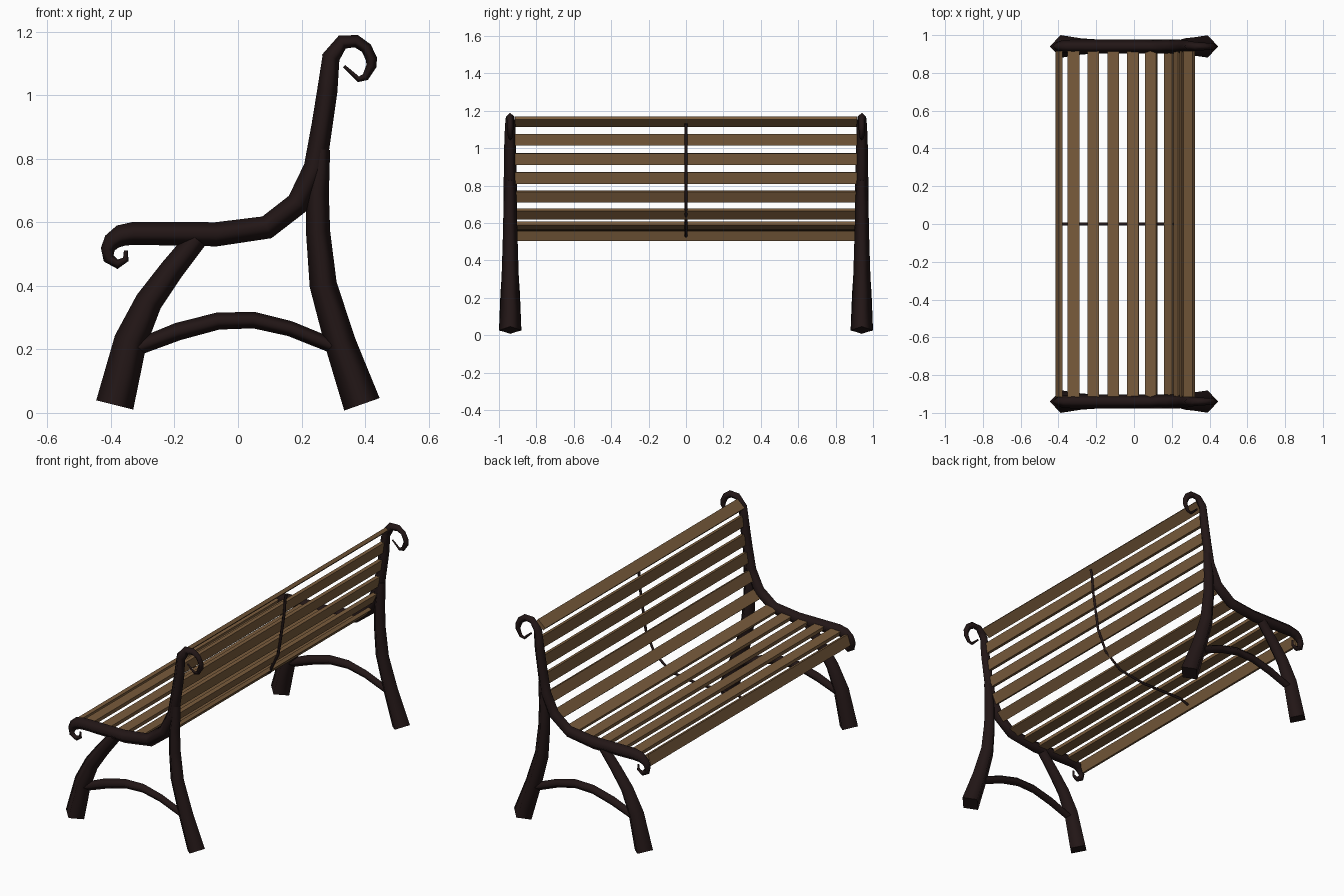
import bpy, bmesh
from math import radians
from mathutils import Vector

FRAME_Y = -0.94


def material(name, color):
    m = bpy.data.materials.new(name)
    m.diffuse_color = color
    return m


iron = material("dark_iron", (0.016, 0.008, 0.008, 1))
wood = material("brown_wood", (0.19, 0.105, 0.045, 1))


def tube(name, pts, y, mirrored=True):
    """Tapered four-sided bar along (x, z, radius) points in an upright plane."""
    bm = bmesh.new()
    pos = [Vector((x, 0, z)) for x, z, _ in pts]
    rings = []
    for i, p in enumerate(pos):
        t = Vector((0, 0, 0))
        if i > 0:
            t += (p - pos[i - 1]).normalized()
        if i < len(pos) - 1:
            t += (pos[i + 1] - p).normalized()
        t.normalize()
        n, side, r = Vector((-t.z, 0, t.x)), Vector((0, 1, 0)), pts[i][2]
        c = p + Vector((0, y, 0))
        rings.append([bm.verts.new(c + d * r) for d in (n, side, -n, -side)])
    for a, b in zip(rings, rings[1:]):
        for k in range(4):
            f = bm.faces.new((a[k], a[(k + 1) % 4], b[(k + 1) % 4], b[k]))
            f.smooth = True
    bm.faces.new(rings[0])
    bm.faces.new(rings[-1])
    bmesh.ops.recalc_face_normals(bm, faces=bm.faces)
    me = bpy.data.meshes.new(name)
    bm.to_mesh(me)
    bm.free()
    me.materials.append(iron)
    ob = bpy.data.objects.new(name, me)
    bpy.context.collection.objects.link(ob)
    if mirrored:
        mod = ob.modifiers.new("other_side", 'MIRROR')
        mod.use_axis = (False, True, False)
        mod.use_mirror_merge = False
    return ob


# Side rail: front scroll, seat, back, top scroll
tube("side_rail", [
    (-.353, .511, .006), (-.353, .483, .010), (-.379, .468, .015),
    (-.407, .486, .018), (-.410, .515, .022), (-.397, .539, .028),
    (-.369, .558, .034), (-.328, .565, .036), (-.069, .562, .038),
    (.091, .584, .037), (.189, .660, .037), (.243, .773, .036),
    (.265, .908, .033), (.281, 1.013, .032), (.293, 1.120, .028),
    (.328, 1.167, .023), (.372, 1.170, .020), (.404, 1.148, .018),
    (.420, 1.114, .018), (.420, 1.092, .016), (.401, 1.057, .012),
    (.379, 1.050, .009), (.334, 1.091, .005)], FRAME_Y)

# Legs
tube("back_leg", [
    (.390, .027, .059), (.322, .220, .049), (.268, .404, .043),
    (.252, .570, .038), (.250, .690, .036), (.262, .830, .028)], FRAME_Y)
tube("front_leg", [
    (-.388, .025, .060), (-.338, .227, .052), (-.281, .350, .043),
    (-.208, .451, .038), (-.130, .548, .034)], FRAME_Y)

# Arched stretcher between the legs
tube("stretcher", [
    (-.325, .203, .025), (-.189, .256, .028), (-.063, .289, .027),
    (.050, .292, .026), (.164, .265, .024), (.295, .212, .023)], FRAME_Y)

# Thin strap under the middle of the slats
tube("middle_strap", [(x, z, .009) for x, z in (
    (-.388, .530), (-.330, .549), (-.069, .547), (.097, .570),
    (.202, .649), (.258, .768), (.280, .905), (.296, 1.010),
    (.303, 1.100), (.312, 1.130))], 0, mirrored=False)

# Slats: centre x, centre z, tilt in degrees
slats = [
    (-.397, .537, 72), (-.320, .565, 3), (-.215, .565, 0), (-.110, .564, 0),
    (-.005, .570, 6), (.092, .587, 22), (.187, .647, 48), (.230, .741, 66),
    (.255, .841, 80), (.271, .941, 82), (.284, 1.045, 83), (.293, 1.140, 42)]
for i, (x, z, tilt) in enumerate(slats):
    bpy.ops.mesh.primitive_cube_add(size=1, location=(x, 0, z),
                                    rotation=(0, -radians(tilt), 0))
    ob = bpy.context.object
    ob.name = f"slat_{i + 1}"
    ob.scale = (.062, 1.83, .02)
    ob.data.materials.append(wood)
